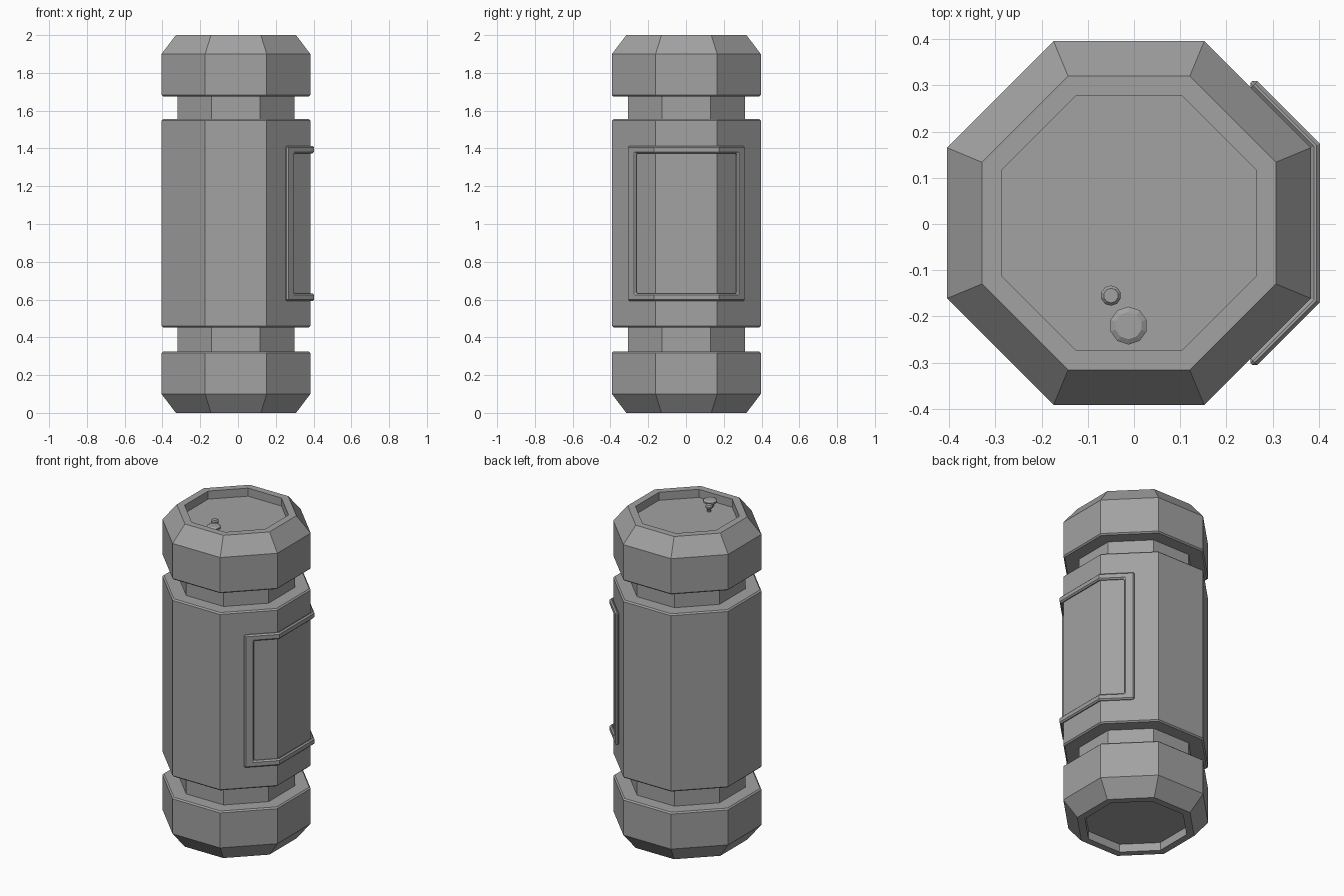
import bpy, bmesh, math
from mathutils import Vector

# Remove the default object
cube = bpy.data.objects.get("Cube")
if cube:
    bpy.data.objects.remove(cube, do_unlink=True)

CENTRE = Vector((-0.011, 0.002, 0))   # axis of the octagonal canister
APOTHEM = 0.394

grey = bpy.data.materials.new("plain grey")
grey.use_nodes = True
grey.diffuse_color = (0.36, 0.36, 0.36, 1)
grey.node_tree.nodes["Principled BSDF"].inputs["Base Color"].default_value = (0.36, 0.36, 0.36, 1)


def finish(name, bm, location):
    mesh = bpy.data.meshes.new(name)
    bm.to_mesh(mesh)
    bm.free()
    mesh.materials.append(grey)
    obj = bpy.data.objects.new(name, mesh)
    obj.location = location
    bpy.context.collection.objects.link(obj)
    return obj


def prism_lathe(name, profile, sides=8, location=CENTRE):
    """Turn (apothem, height) points into a closed faceted solid."""
    bm = bmesh.new()
    rings = []
    for apothem, z in profile:
        r = apothem / math.cos(math.pi / sides)
        rings.append([bm.verts.new((r * math.cos(a), r * math.sin(a), z))
                      for a in ((k + 0.5) * math.tau / sides for k in range(sides))])
    for low, high in zip(rings, rings[1:]):
        for k in range(sides):
            n = (k + 1) % sides
            bm.faces.new((low[k], low[n], high[n], high[k]))
    bm.faces.new(rings[0][::-1])
    bm.faces.new(rings[-1])
    bmesh.ops.recalc_face_normals(bm, faces=bm.faces)
    return finish(name, bm, location)


# Central body with small edge chamfers, and the narrower core in the grooves
B = 0.008
prism_lathe("body", [(APOTHEM - B, 0.453), (APOTHEM, 0.453 + B),
                     (APOTHEM, 1.555 - B), (APOTHEM - B, 1.555)])
prism_lathe("core", [(0.31, 0.2), (0.31, 1.8)])

# End caps: chamfered rim around a recessed panel, mirrored top to bottom
cap = [(APOTHEM - B, 1.675), (APOTHEM, 1.675 + B), (APOTHEM, 1.9),
       (0.318, 2.0), (0.276, 2.0), (0.276, 1.95)]
prism_lathe("top_cap", cap)
prism_lathe("bottom_cap", [(r, 2 - z) for r, z in cap])

# Two small flared knobs on the top panel
for name, x, y, r in (("large_knob", -0.012, -0.22, 0.039),
                      ("small_knob", -0.05, -0.155, 0.021)):
    prism_lathe(name, [(r * 0.55, 1.945), (r * 0.55, 1.967), (r, 1.975),
                       (r, 1.985), (r * 0.72, 1.992)], 10, Vector((x, y, 0)))

# Raised frame wrapped around three left-hand sides
a = APOTHEM - 0.001
corner = a * math.tan(math.pi / 8)
half = [(a * math.sqrt(2) - y, y) for y in (0.298, 0.258)] + [(a, corner)]
path = [(x, -y) for x, y in half] + half[::-1]
levels = (0.592, 0.632, 1.374, 1.414)
bm = bmesh.new()
grid = [[bm.verts.new((x, y, z)) for z in levels] for x, y in path]
for i in range(len(path) - 1):
    for j in range(len(levels) - 1):
        if j == 1 and 0 < i < len(path) - 2:
            continue                      # open centre of the frame
        bm.faces.new((grid[i][j], grid[i + 1][j], grid[i + 1][j + 1], grid[i][j + 1]))
frame = finish("side_frame", bm, CENTRE)
solid = frame.modifiers.new("thickness", 'SOLIDIFY')
solid.thickness = 0.021
solid.offset = 1
solid.use_even_offset = True
bevel = frame.modifiers.new("edge_chamfer", 'BEVEL')
bevel.width = 0.008
bevel.segments = 1
bevel.limit_method = 'ANGLE'
bevel.angle_limit = math.radians(60)
